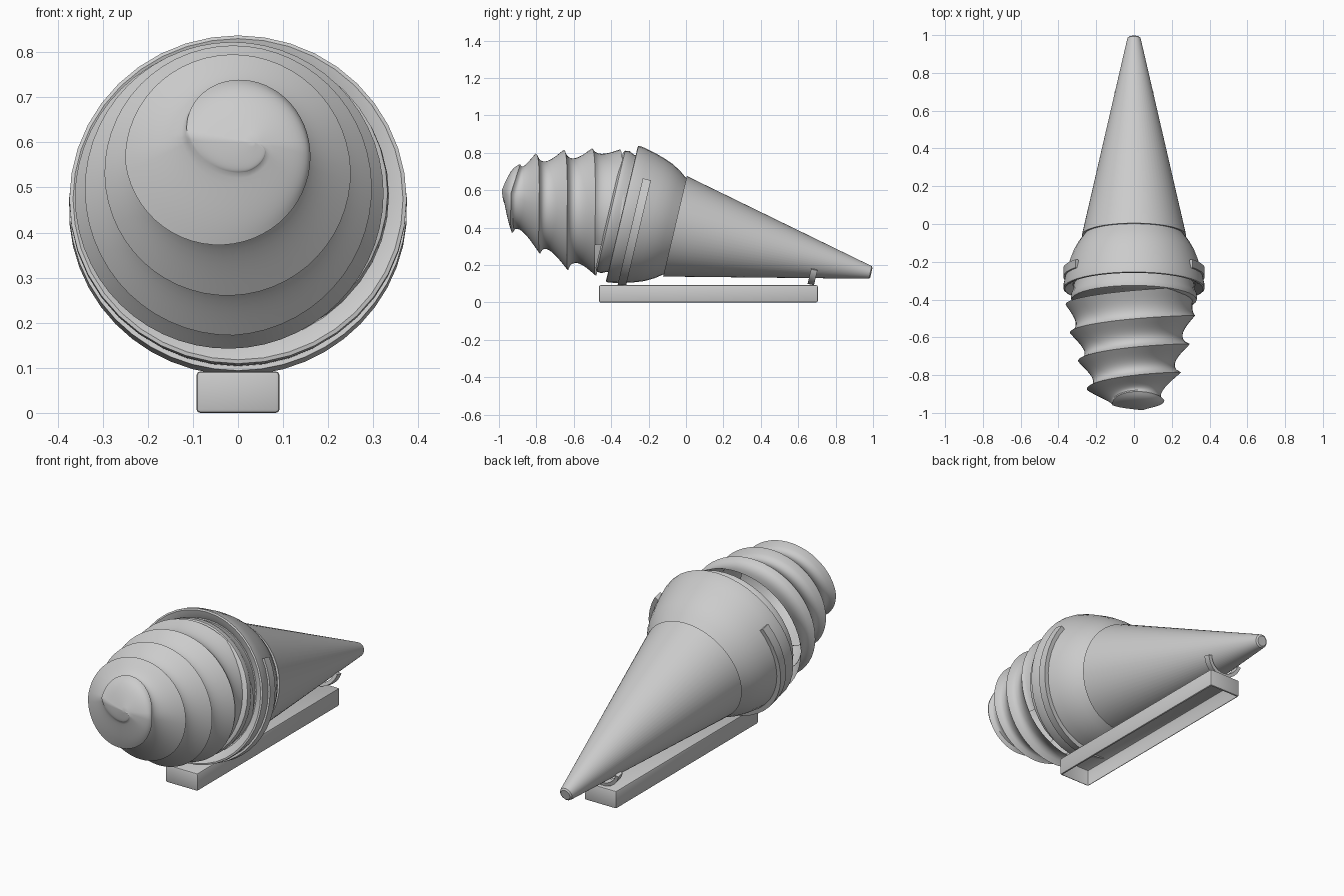
import bpy, bmesh
from math import sin, cos, pi, radians
from mathutils import Vector

if "Cube" in bpy.data.objects:
    bpy.data.objects.remove(bpy.data.objects["Cube"])

GREY = (0.6, 0.6, 0.6, 1)
mat = bpy.data.materials.new("plain grey")
mat.use_nodes = True
mat.diffuse_color = GREY
mat.node_tree.nodes["Principled BSDF"].inputs["Base Color"].default_value = GREY

# Tilted frame shared by cone, cup and clips; origin at the cup rim centre
TILT = radians(13.3)
ORIGIN = Vector((0, -0.343, 0.474))
AXIS = Vector((0, cos(TILT), -sin(TILT)))
SIDE = Vector((1, 0, 0))
UP = Vector((0, sin(TILT), cos(TILT)))


def polar(t, r, a):
    return ORIGIN + AXIS * t + SIDE * (r * cos(a)) + UP * (r * sin(a))


def finish(name, bm, angle=35):
    bmesh.ops.recalc_face_normals(bm, faces=bm.faces)
    mesh = bpy.data.meshes.new(name)
    bm.to_mesh(mesh)
    bm.free()
    mesh.materials.append(mat)
    ob = bpy.data.objects.new(name, mesh)
    bpy.context.collection.objects.link(ob)
    bpy.ops.object.select_all(action="DESELECT")
    ob.select_set(True)
    bpy.context.view_layer.objects.active = ob
    bpy.ops.object.shade_smooth_by_angle(angle=radians(angle))


def skin(rows, cap=False):
    """Bridge equal rows of points with faces, optionally capping both ends."""
    bm = bmesh.new()
    grid = [[bm.verts.new(p) for p in row] for row in rows]
    for a, b in zip(grid, grid[1:]):
        for i in range(len(a) - 1):
            bm.faces.new((a[i], a[i + 1], b[i + 1], b[i]))
    if cap:
        bm.faces.new(grid[0][:-1])
        bm.faces.new(grid[-1][:-1])
    bmesh.ops.remove_doubles(bm, verts=bm.verts, dist=0.0003)
    bmesh.ops.dissolve_degenerate(bm, edges=bm.edges, dist=0.0003)
    return bm


def lathe(name, profile, segs):
    rows = [[polar(t, r, 2 * pi * i / segs) for t, r in profile] for i in range(segs + 1)]
    finish(name, skin(rows))


def clip(name, t, width, inner, outer, end, drop):
    """Open U-shaped band under the cone, rising to the given end angle."""
    start, n = pi - end, 32
    section = [(t - width / 2, inner), (t + width / 2, inner), (t + width / 2, outer),
               (t - width / 2, outer), (t - width / 2, inner)]
    sweep = pi + 2 * end
    rows = [[polar(u, r, start + sweep * i / n) - UP * drop for u, r in section]
            for i in range(n + 1)]
    finish(name, skin(rows, cap=True))


# Cone with blunt tip
lathe("cone", [(0.31, 0), (0.292, 0.265), (0.292, 0.276), (1.35, 0.038), (1.365, 0.034),
               (1.371, 0.026), (1.371, 0)], 64)

# Bulging cup with a shallow dish facing the swirl
lathe("cup", [(0.025, 0), (0.025, 0.325), (0.01, 0.345), (0, 0.366), (0.003, 0.374), (0.02, 0.374),
              (0.065, 0.365), (0.115, 0.352), (0.16, 0.338), (0.204, 0.321), (0.25, 0.295),
              (0.3, 0.258), (0.3, 0)], 40)

# Collar where the swirl meets the cup
lathe("swirl_collar", [(-0.07, 0), (-0.07, 0.315), (-0.06, 0.332), (-0.035, 0.335),
                       (-0.01, 0.322), (0.03, 0.318)], 40)

# Clips holding the cone
clip("front_clip", 0.088, 0.045, 0.345, 0.375, radians(34), 0)
clip("rear_clip", 1.07, 0.035, 0.088, 0.106, radians(-14), 0.03)

# Swirl ridge: turn, centre x, centre z, radius
RIDGE = [(-1, 0.035, 0.6, 0.0), (-0.92, 0.03, 0.6, 0.035), (-0.75, 0.02, 0.61, 0.075),
         (-0.5, 0, 0.62, 0.113), (0, 0, 0.585, 0.16), (0.5, -0.02, 0.555, 0.23),
         (1, -0.015, 0.54, 0.265), (1.75, -0.012, 0.523, 0.292), (2.25, -0.01, 0.495, 0.323),
         (3, -0.015, 0.487, 0.338), (3.5, -0.02, 0.478, 0.342), (5, 0, 0.474, 0.33)]


def ridge(turn):
    """Centre, radius and depth of the spiral crest at a number of turns."""
    if turn <= -1:
        cx, cz, r = RIDGE[0][1:]
    else:
        for a, b in zip(RIDGE, RIDGE[1:]):
            if turn <= b[0]:
                break
        f = (turn - a[0]) / (b[0] - a[0])
        cx, cz, r = (p + (q - p) * f for p, q in zip(a[1:], b[1:]))
    w = 2 * pi * turn
    if turn <= -1:
        y = -0.985
    elif turn < 0:
        y = -0.935 + 0.05 * turn + 0.06 * max(0, -sin(w))
    else:
        y = -0.935 + 0.15 * (turn + 0.05 * (cos(w) - 1) - 0.18 * sin(w))
    return cx, cz, r, y


# Soft swirl: a ribbon running from each crest to the crest one turn later
STEPS, ACROSS = 56, 12
rows = []
for i in range(-2 * STEPS, int(3.1 * STEPS) + 1):
    turn = i / STEPS
    ang = -2 * pi * turn
    near, far = ridge(turn), ridge(turn + 1)
    depth = 0.048 * min(1, max(0, turn + 1) / 1.2, max(0.3, 3.3 - turn))
    row = []
    for j in range(ACROSS + 1):
        p = j / ACROSS
        cx, cz, r, y = (u + (v - u) * p for u, v in zip(near, far))
        if turn < 0:
            # rounded crown
            r += (far[2] - near[2]) * 0.22 * min(1, -turn) * sin(pi * p)
        r = max(0, r - depth * sin(pi * p ** 0.65))
        row.append(Vector((cx + r * cos(ang), y, cz + r * sin(ang))))
    rows.append(row)
finish("swirl", skin(rows), 45)

# Hollow thin-walled stand, open underneath
bm = bmesh.new()
bmesh.ops.create_cube(bm, size=1)
for v in bm.verts:
    v.co = Vector((v.co.x * 0.184, v.co.y * 1.17 + 0.12, v.co.z * 0.092 + 0.046))
bmesh.ops.bevel(bm, geom=bm.edges[:], offset=0.008, segments=2, profile=0.5, affect="EDGES")
floor = min(bm.faces, key=lambda f: f.calc_center_median().z)
bmesh.ops.delete(bm, geom=[floor], context="FACES")
finish("stand", bm)
